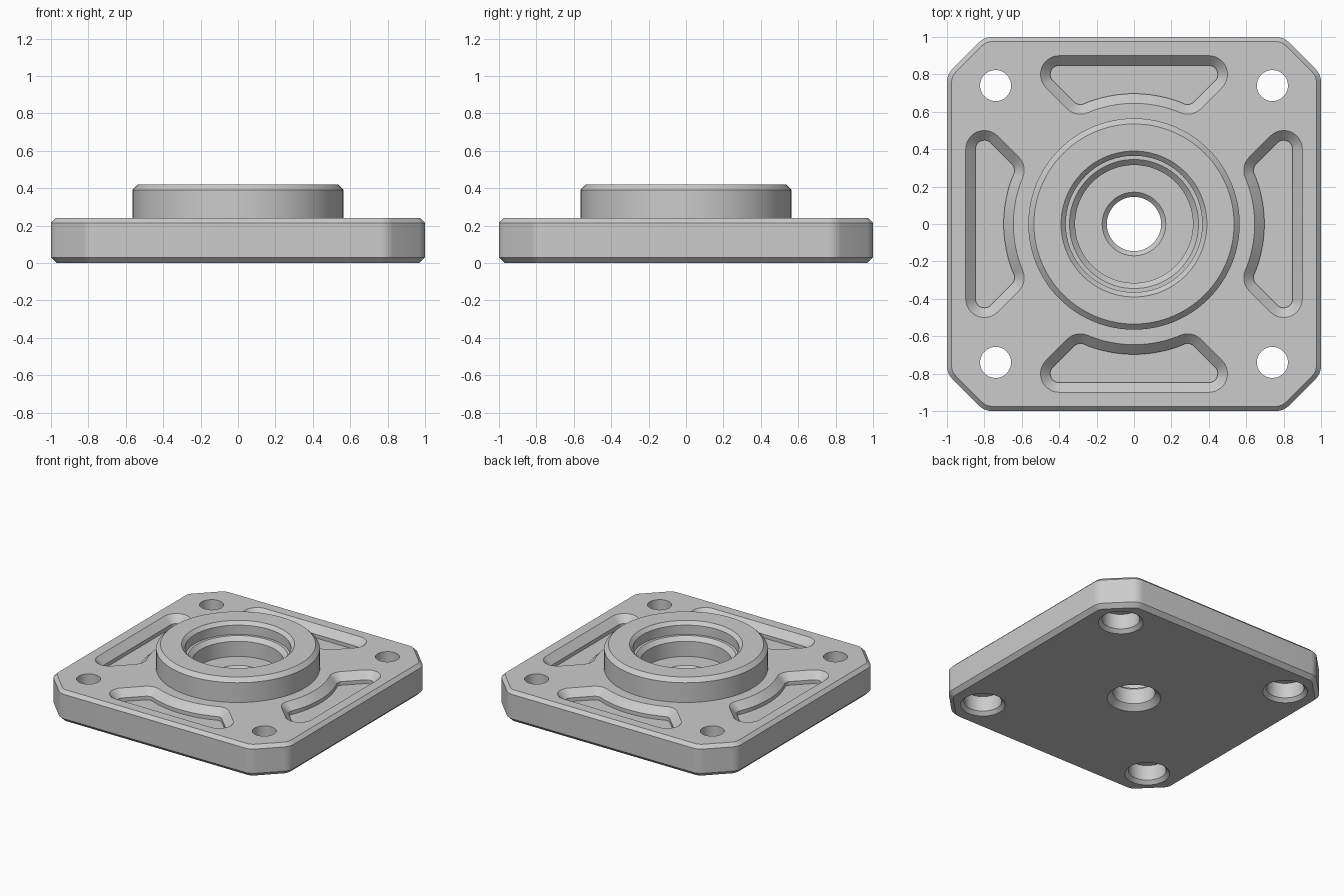
import bpy, bmesh
from math import sin, cos, radians, tan, atan2, pi

cube = bpy.data.objects.get("Cube")
if cube:
    bpy.data.objects.remove(cube, do_unlink=True)

grey = bpy.data.materials.new("machined grey")
grey.use_nodes = True
colour = (0.6, 0.6, 0.6, 1)
grey.diffuse_color = colour
grey.node_tree.nodes["Principled BSDF"].inputs["Base Color"].default_value = colour


def arc(cx, cy, r, start, end, steps):
    return [(cx + r * cos(start + (end - start) * i / steps),
             cy + r * sin(start + (end - start) * i / steps)) for i in range(steps + 1)]


def circle(r, cx=0, cy=0, sides=96):
    return arc(cx, cy, r, 0, 2 * pi * (sides - 1) / sides, sides - 1)


def loft(name, layers):
    """Closed solid through matching outlines, given as (points, z) from bottom to top."""
    bm = bmesh.new()
    rings = [[bm.verts.new((x, y, z)) for x, y in pts] for pts, z in layers]
    n = len(rings[0])
    for a, b in zip(rings, rings[1:]):
        for i in range(n):
            j = (i + 1) % n
            bm.faces.new((a[i], a[j], b[j], b[i]))
    bm.faces.new(rings[0][::-1])
    bm.faces.new(rings[-1])
    bmesh.ops.recalc_face_normals(bm, faces=bm.faces[:])
    mesh = bpy.data.meshes.new(name)
    bm.to_mesh(mesh)
    bm.free()
    mesh.materials.append(grey)
    obj = bpy.data.objects.new(name, mesh)
    bpy.context.collection.objects.link(obj)
    return obj


def turned(name, profile, cx=0, cy=0, sides=96):
    return loft(name, [(circle(r, cx, cy, sides), z) for r, z in profile])


def combine(target, tool, operation):
    mod = target.modifiers.new(operation, "BOOLEAN")
    mod.operation = operation
    mod.solver = "EXACT"
    mod.object = tool
    bpy.context.view_layer.objects.active = target
    bpy.ops.object.modifier_apply(modifier=mod.name)
    bpy.data.objects.remove(tool, do_unlink=True)


def plate_outline(inset):
    """Square with clipped, softly rounded corners."""
    r, clip = 0.1, 0.8
    t = r * tan(pi / 8)
    pts = []
    for k in range(4):
        a = k * pi / 2
        for cx, cy, start in ((1 - r, clip - t, 0), (clip - t, 1 - r, pi / 4)):
            x, y = cx * cos(a) - cy * sin(a), cx * sin(a) + cy * cos(a)
            pts += arc(x, y, r - inset, a + start, a + start + pi / 4, 6)
    return pts


def pocket_outline(inset, turn):
    """Recess with a straight outer side and an inner side that follows the boss."""
    r = 0.1 - inset
    cx, cy = 0.287, 0.687
    toward = atan2(cy, cx)
    half = arc(0.4, 0.8, r, pi / 2, -pi / 4, 12)
    half += arc(cx, cy, r, -pi / 4, toward - pi, 8)
    inner = arc(0, 0, 0.645 + inset, toward, pi - toward, 20)[1:-1]
    pts = half + inner + [(-x, y) for x, y in reversed(half)]
    return [(x * cos(turn) - y * sin(turn), x * sin(turn) + y * cos(turn)) for x, y in pts]


# Base plate with chamfered rims
flange = loft("flange_body", [(plate_outline(i), z) for i, z in
                              ((0.03, 0), (0, 0.03), (0, 0.215), (0.025, 0.24))])

# Raised round boss
combine(flange, turned("boss", [(0.565, 0.1), (0.565, 0.39), (0.535, 0.42)]), "UNION")

# Stepped centre bore, chamfered at each edge
bore = [(0.205, -0.02), (0.145, 0.04), (0.145, 0.155), (0.17, 0.18), (0.315, 0.18),
        (0.315, 0.295), (0.345, 0.325), (0.365, 0.325), (0.365, 0.395), (0.41, 0.44)]
combine(flange, turned("bore_cutter", bore), "DIFFERENCE")

# Corner bolt holes, counterbored from beneath
bolt = [(0.175, -0.02), (0.13, 0.025), (0.13, 0.14), (0.083, 0.14), (0.083, 0.3)]
for sx in (-1, 1):
    for sy in (-1, 1):
        combine(flange, turned("bolt_cutter", bolt, sx * 0.74, sy * 0.74, 48), "DIFFERENCE")

# Four chamfered pockets around the boss
for k in range(4):
    layers = [(pocket_outline(i, k * pi / 2), z) for i, z in
              ((0.052, 0.16), (0.052, 0.188), (0, 0.24), (-0.01, 0.25))]
    combine(flange, loft("pocket_cutter", layers), "DIFFERENCE")

bpy.ops.object.select_all(action="DESELECT")
flange.select_set(True)
bpy.context.view_layer.objects.active = flange
bpy.ops.object.shade_smooth_by_angle(angle=radians(25))
